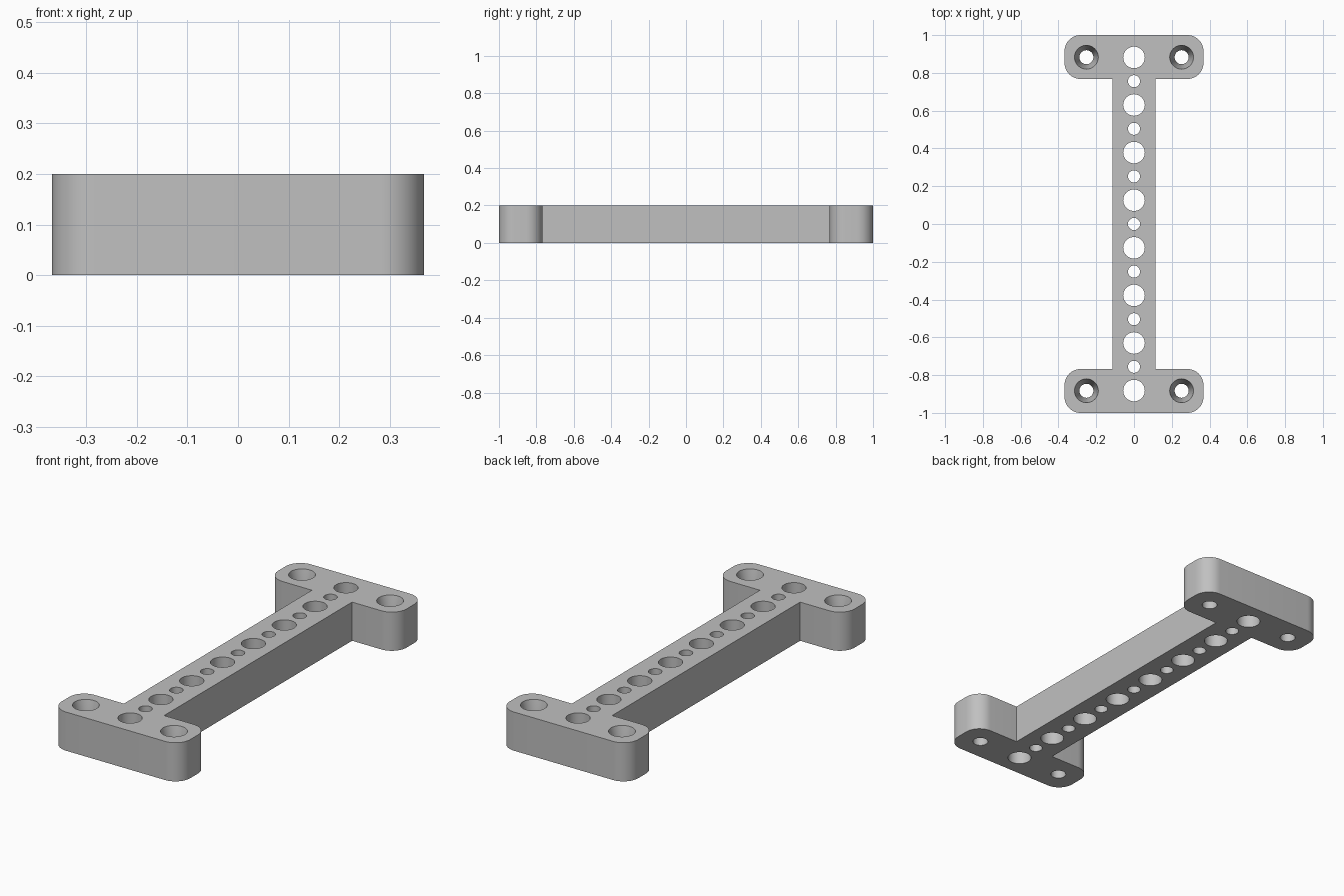
import bpy, bmesh
from math import sin, cos, pi, radians

cube = bpy.data.objects.get("Cube")
if cube:
    bpy.data.objects.remove(cube, do_unlink=True)

HEIGHT = 0.2
BAR_X = 0.115        # half width of the bar
FLANGE_X = 0.368     # half width of the end flanges
FLANGE_Y = 0.768     # inner edge of the flanges
RADIUS = 0.085       # flange corner radius
SEGMENTS = 48


def add_object(name, bm):
    bmesh.ops.recalc_face_normals(bm, faces=bm.faces)
    mesh = bpy.data.meshes.new(name)
    bm.to_mesh(mesh)
    bm.free()
    obj = bpy.data.objects.new(name, mesh)
    bpy.context.collection.objects.link(obj)
    return obj


def rounded_corner(cx, cy, start, steps=12):
    angles = [start + pi / 2 * i / steps for i in range(steps + 1)]
    return [(cx + RADIUS * cos(a), cy + RADIUS * sin(a)) for a in angles]


def turned_hole(bm, x, y, profile):
    """Solid of revolution from (radius, z) pairs, bottom to top."""
    rings = []
    for r, z in profile:
        rings.append([bm.verts.new((x + r * cos(2 * pi * i / SEGMENTS),
                                    y + r * sin(2 * pi * i / SEGMENTS), z))
                      for i in range(SEGMENTS)])
    for low, high in zip(rings, rings[1:]):
        for i in range(SEGMENTS):
            j = (i + 1) % SEGMENTS
            bm.faces.new((low[i], low[j], high[j], high[i]))
    bm.faces.new(rings[0][::-1])
    bm.faces.new(rings[-1])


# Bracket outline: one half counterclockwise, then the same turned half a circle
half = [(BAR_X, FLANGE_Y)]
half += rounded_corner(FLANGE_X - RADIUS, FLANGE_Y + RADIUS, -pi / 2)
half += rounded_corner(FLANGE_X - RADIUS, 1 - RADIUS, 0)
half += rounded_corner(RADIUS - FLANGE_X, 1 - RADIUS, pi / 2)
half += rounded_corner(RADIUS - FLANGE_X, FLANGE_Y + RADIUS, pi)
half += [(-BAR_X, FLANGE_Y)]
outline = half + [(-x, -y) for x, y in half]

bm = bmesh.new()
base = bm.faces.new([bm.verts.new((x, y, 0)) for x, y in outline])
top = bmesh.ops.extrude_face_region(bm, geom=[base], use_keep_orig=True)
bmesh.ops.translate(bm, vec=(0, 0, HEIGHT),
                    verts=[v for v in top["geom"] if isinstance(v, bmesh.types.BMVert)])
bracket = add_object("bracket", bm)

# Holes: alternating large and small along the bar, tapered ones in the flanges
bm = bmesh.new()
low, high = -0.05, HEIGHT + 0.05
for i in range(-7, 8):
    r = 0.057 if i % 2 else 0.032
    turned_hole(bm, 0, i * 0.126, [(r, low), (r, high)])
for sx in (-1, 1):
    for sy in (-1, 1):
        turned_hole(bm, sx * 0.252, sy * 0.883,
                    [(0.037, low), (0.037, 0.08), (0.063, HEIGHT), (0.063, high)])
cutter = add_object("hole_cutter", bm)

cut = bracket.modifiers.new("holes", 'BOOLEAN')
cut.operation = 'DIFFERENCE'
cut.solver = 'EXACT'
cut.object = cutter

# Bake the cut and drop the cutter
bpy.ops.object.select_all(action='DESELECT')
bracket.select_set(True)
bpy.context.view_layer.objects.active = bracket
bpy.ops.object.modifier_apply(modifier=cut.name)
bpy.data.objects.remove(cutter, do_unlink=True)
bpy.ops.object.shade_smooth_by_angle(angle=radians(30))

# Plain grey finish
grey = bpy.data.materials.new("plain grey")
grey.use_nodes = True
colour = (0.53, 0.53, 0.53, 1)
grey.diffuse_color = colour
grey.node_tree.nodes["Principled BSDF"].inputs["Base Color"].default_value = colour
bracket.data.materials.clear()
bracket.data.materials.append(grey)
